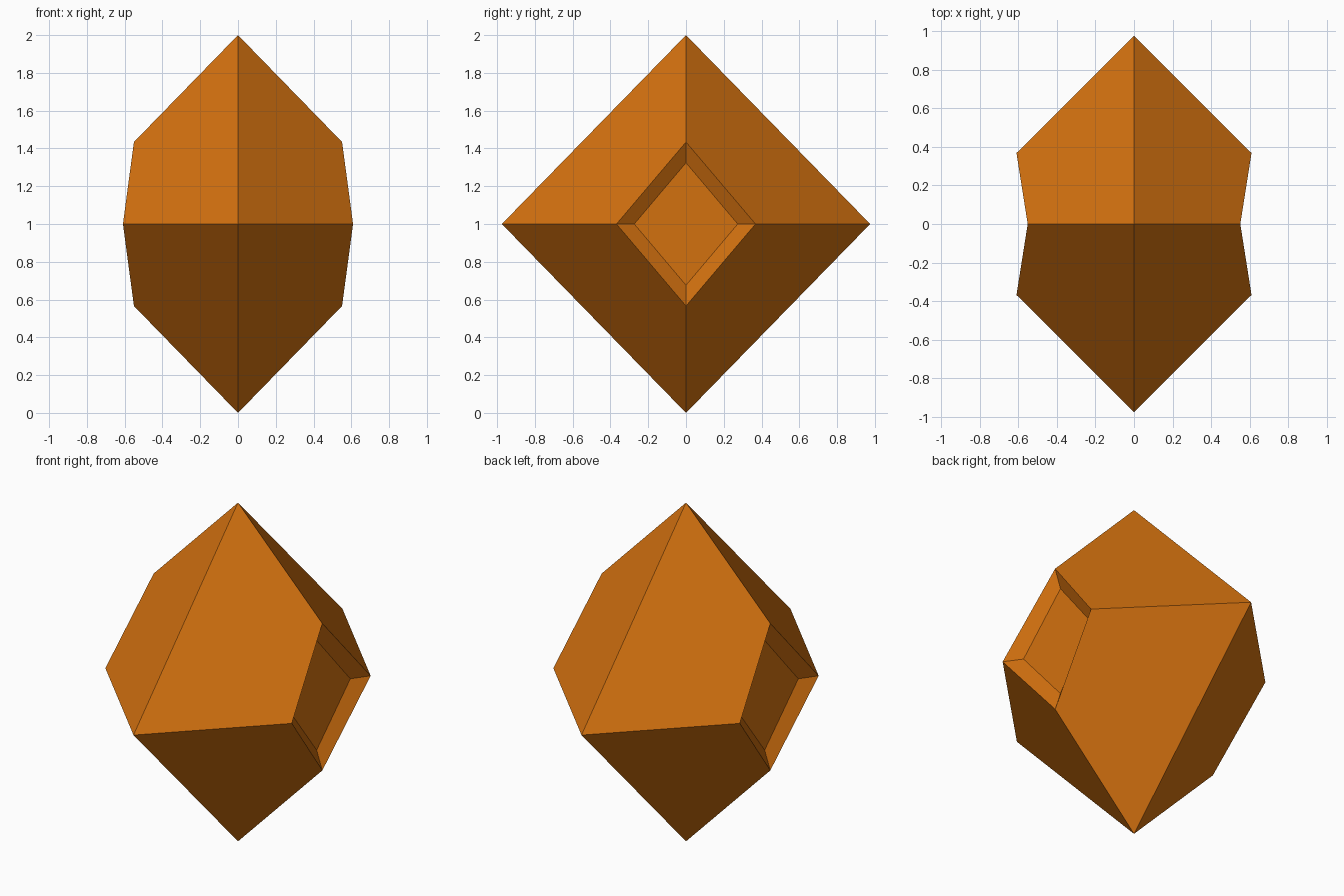
import bpy
import bmesh

if "Cube" in bpy.data.objects:
    bpy.data.objects.remove(bpy.data.objects["Cube"])

amber = bpy.data.materials.new("amber_orange")
amber.diffuse_color = (0.65, 0.165, 0.0048, 1.0)
amber.use_nodes = True
amber.node_tree.nodes["Principled BSDF"].inputs["Base Color"].default_value = amber.diffuse_color

bm = bmesh.new()

# Four shared points: top, front, bottom, back
tips = [bm.verts.new(p) for p in
        ((0, 0, 2), (0, -0.975, 1), (0, 0, 0), (0, 0.975, 1))]


def diamond(side, x_tip, x_mid, half_y, half_z):
    """Slightly saddle-shaped diamond ring, in the same order as the tips."""
    return [bm.verts.new((side * x, y, 1 + z)) for x, y, z in
            ((x_tip, 0, half_z), (x_mid, -half_y, 0),
             (x_tip, 0, -half_z), (x_mid, half_y, 0))]


for side in (-1, 1):
    # Outer facets, sloping recess walls, recess floor
    rim = diamond(side, 0.551, 0.609, 0.368, 0.434)
    floor = diamond(side, 0.514, 0.542, 0.274, 0.324)
    for a, b in ((tips, rim), (rim, floor)):
        for i in range(4):
            j = (i + 1) % 4
            bm.faces.new((a[i], a[j], b[j], b[i]))
    bm.faces.new(floor)

bmesh.ops.recalc_face_normals(bm, faces=bm.faces)
mesh = bpy.data.meshes.new("crystal_body")
bm.to_mesh(mesh)
bm.free()
mesh.materials.append(amber)
crystal = bpy.data.objects.new("crystal_body", mesh)
bpy.context.collection.objects.link(crystal)
